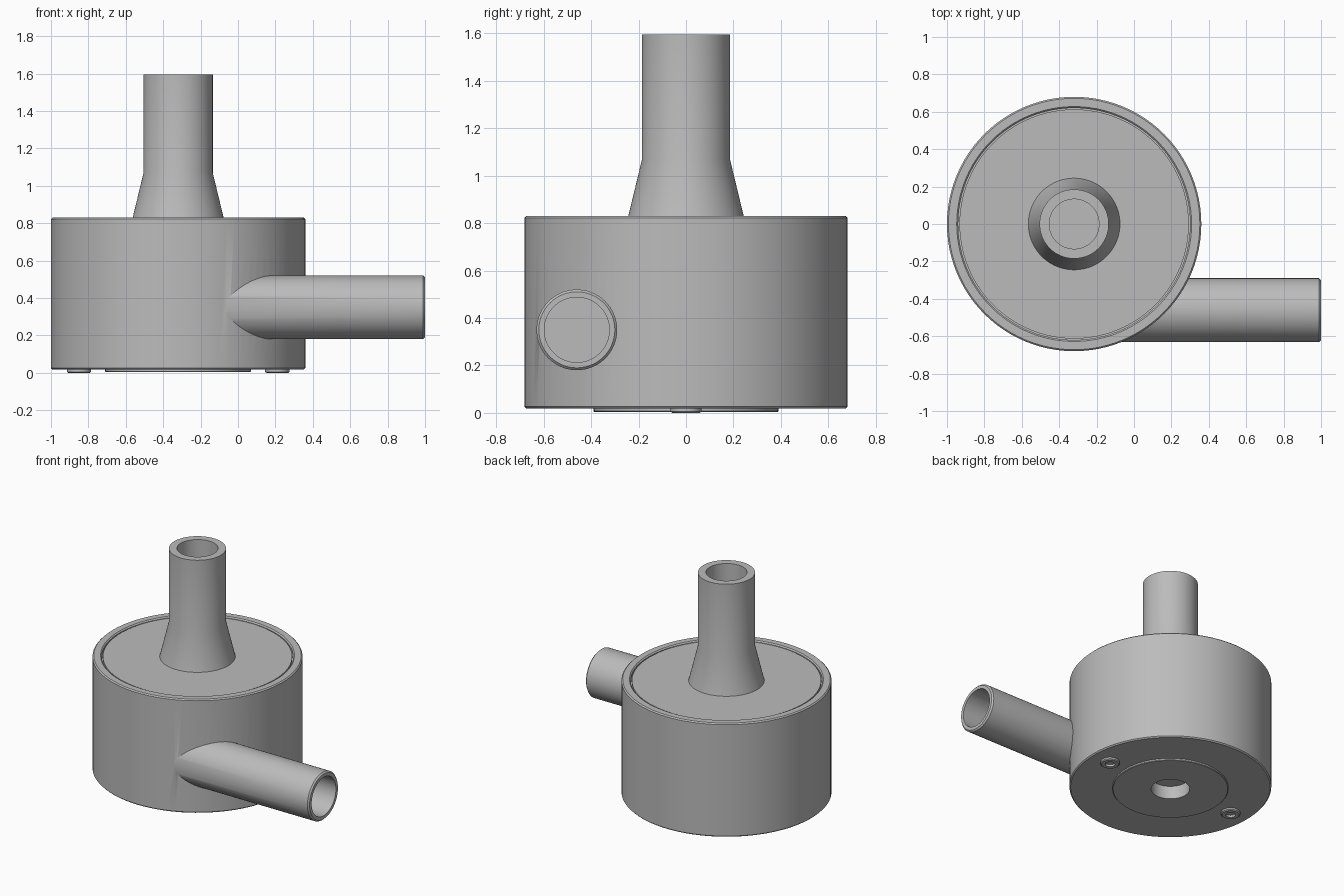
import bpy, bmesh, math
from mathutils import Matrix, Vector

cube = bpy.data.objects.get("Cube")
if cube:
    bpy.data.objects.remove(cube, do_unlink=True)

grey = bpy.data.materials.new("plain grey")
grey.use_nodes = True
grey.diffuse_color = (0.5, 0.5, 0.5, 1)
grey.node_tree.nodes["Principled BSDF"].inputs["Base Color"].default_value = grey.diffuse_color

CX = -0.32          # housing axis
PY, PZ = -0.46, 0.35  # outlet axis


def lathe(name, profile, origin, sideways=False, closed=False, steps=96):
    """Spin (radius, height) points about z, or about x when sideways."""
    bm = bmesh.new()
    verts = [bm.verts.new((r, 0, h)) for r, h in profile]
    edges = [bm.edges.new(pair) for pair in zip(verts, verts[1:])]
    if closed:
        edges.append(bm.edges.new((verts[-1], verts[0])))
    bmesh.ops.spin(bm, geom=verts + edges, cent=(0, 0, 0), axis=(0, 0, 1),
                   angle=math.tau, steps=steps)
    bmesh.ops.remove_doubles(bm, verts=bm.verts, dist=0.0001)
    bmesh.ops.recalc_face_normals(bm, faces=bm.faces)
    turn = Matrix.Rotation(math.pi / 2, 4, 'Y') if sideways else Matrix()
    bm.transform(Matrix.Translation(Vector(origin)) @ turn)
    mesh = bpy.data.meshes.new(name)
    bm.to_mesh(mesh)
    bm.free()
    mesh.materials.append(grey)
    obj = bpy.data.objects.new(name, mesh)
    bpy.context.collection.objects.link(obj)
    return obj


def cylinder(name, radius, low, high, origin, sideways=False):
    return lathe(name, [(0, low), (radius, low), (radius, high), (0, high)], origin, sideways)


def combine(target, tool, operation):
    """Apply a boolean and drop the tool."""
    mod = target.modifiers.new(operation, 'BOOLEAN')
    mod.operation = operation
    mod.solver = 'EXACT'
    mod.object = tool
    bpy.ops.object.select_all(action='DESELECT')
    bpy.context.view_layer.objects.active = target
    target.select_set(True)
    bpy.ops.object.modifier_apply(modifier=mod.name)
    bpy.data.objects.remove(tool, do_unlink=True)


axis = (CX, 0, 0)
port = (0, PY, PZ)

# Housing with softened rims, a recessed lid seat and a shaft pocket below
housing = lathe("housing", [
    (0, 0.1), (0.13, 0.1), (0.13, 0.018), (0.672, 0.018), (0.68, 0.026),
    (0.68, 0.822), (0.672, 0.83), (0.628, 0.83), (0.62, 0.822),
    (0.62, 0.78), (0, 0.78)], axis)

# Tangential outlet merged into the housing, then the inside hollowed
outlet = lathe("outlet", [(0, -0.3), (0.17, -0.3), (0.17, 0.99), (0.16, 1.0), (0, 1.0)],
               port, True)
combine(housing, outlet, 'UNION')
combine(housing, cylinder("chamber_cutter", 0.6, 0.14, 0.9, axis), 'DIFFERENCE')
combine(housing, cylinder("outlet_cutter", 0.137, -0.28, 1.1, port, True), 'DIFFERENCE')

# Lid with flared inlet pipe and its bore
lid = lathe("lid_and_inlet", [
    (0.133, 0.74), (0.613, 0.74), (0.613, 0.822), (0.245, 0.822),
    (0.185, 1.07), (0.185, 1.595), (0.133, 1.595)], axis, closed=True)

# Raised ring under the base
base_ring = lathe("base_ring", [(0.13, 0.03), (0.13, 0.004), (0.386, 0.004),
                                (0.39, 0.008), (0.39, 0.03)], axis, closed=True)

# Two hollow mounting feet
feet = []
for side, word in ((-1, "right"), (1, "left")):
    feet.append(lathe(word + "_foot", [
        (0, 0.016), (0.033, 0.016), (0.033, 0), (0.058, 0), (0.065, 0.006),
        (0.065, 0.03), (0, 0.03)], (CX + side * 0.53, 0, 0), steps=32))

# Smooth round walls, crisp edges
bpy.ops.object.select_all(action='DESELECT')
for obj in [housing, lid, base_ring] + feet:
    obj.select_set(True)
bpy.context.view_layer.objects.active = housing
bpy.ops.object.shade_smooth_by_angle(angle=math.radians(30))
